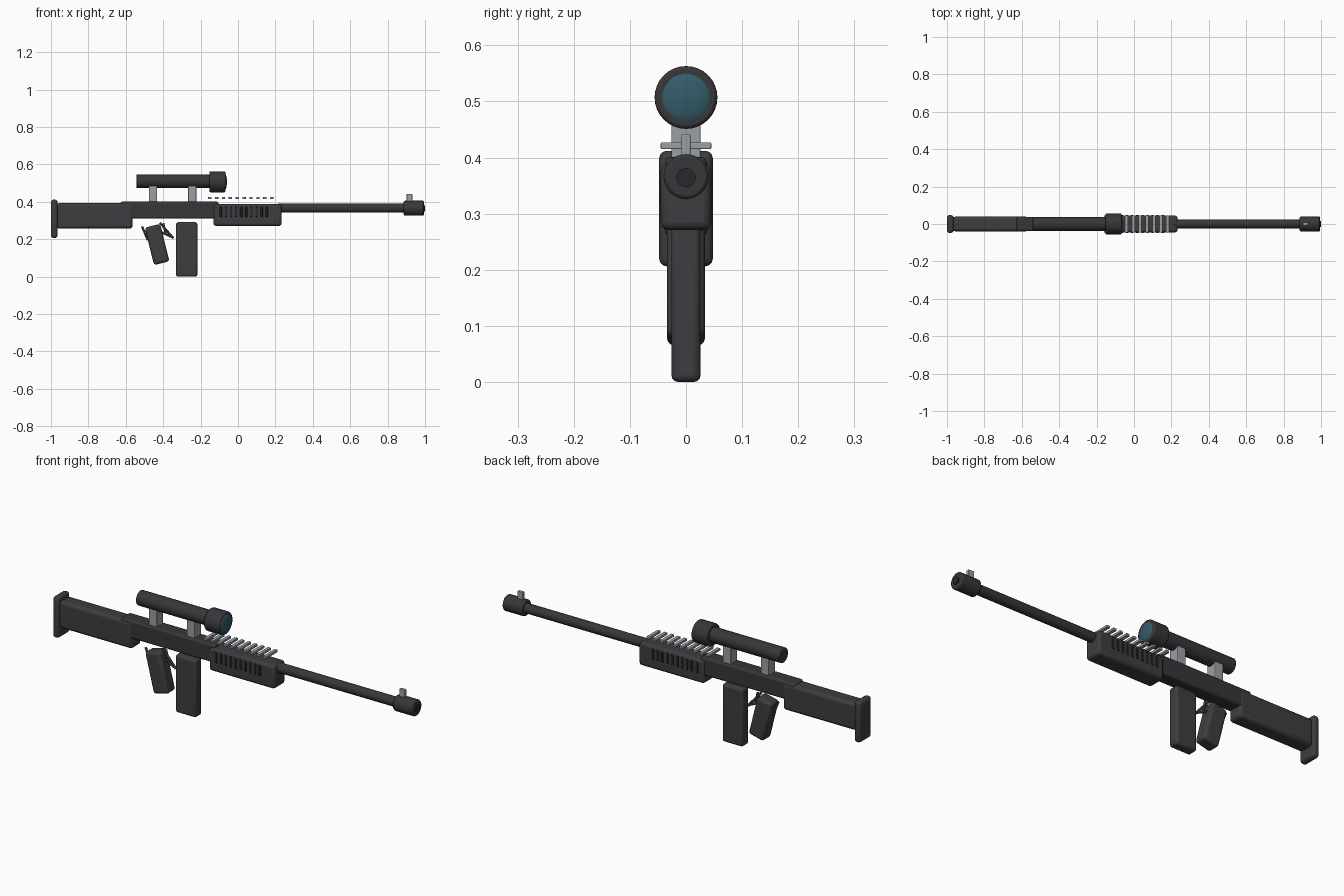
import bpy
import math
from mathutils import Vector

cube = bpy.data.objects.get("Cube")
if cube:
    bpy.data.objects.remove(cube, do_unlink=True)


def material(name, rgb, rough=0.6):
    m = bpy.data.materials.new(name)
    m.use_nodes = True
    m.diffuse_color = (*rgb, 1)
    node = m.node_tree.nodes["Principled BSDF"]
    node.inputs["Base Color"].default_value = (*rgb, 1)
    node.inputs["Roughness"].default_value = rough
    return m


POLYMER = material("dark polymer", (0.047, 0.045, 0.050))
METAL = material("dark metal", (0.038, 0.037, 0.041))
BLACK = material("vent black", (0.022, 0.022, 0.025))
STEEL = material("light steel", (0.32, 0.35, 0.37))
GLASS = material("teal lens", (0.035, 0.105, 0.14), 0.2)


def finish(name, mat, bevel=0.0, segments=3):
    ob = bpy.context.object
    ob.name = name
    ob.data.materials.append(mat)
    if bevel:
        mod = ob.modifiers.new("rounded edges", "BEVEL")
        mod.width = bevel
        mod.segments = segments
        mod.limit_method = "ANGLE"
    bpy.ops.object.shade_smooth_by_angle(angle=math.radians(35))
    return ob


def box(name, x0, x1, z0, z1, half_y, mat, bevel=0.012, y=0.0, tilt=0.0):
    """Rounded box from side-on extents, tilted about the y axis."""
    bpy.ops.mesh.primitive_cube_add(
        size=1, location=((x0 + x1) / 2, y, (z0 + z1) / 2))
    ob = bpy.context.object
    ob.scale = (x1 - x0, 2 * half_y, z1 - z0)
    bpy.ops.object.transform_apply(location=False, rotation=False, scale=True)
    ob.rotation_euler.y = tilt
    return finish(name, mat, bevel)


def tube(name, x0, x1, z, radius, mat, bevel=0.004):
    """Cylinder lying along x."""
    bpy.ops.mesh.primitive_cylinder_add(
        vertices=32, radius=radius, depth=x1 - x0,
        location=((x0 + x1) / 2, 0, z), rotation=(0, math.pi / 2, 0))
    return finish(name, mat, bevel, 2)


def rod(name, start, end, radius, mat):
    """Thin round bar between two points in the xz plane."""
    a, b = Vector((start[0], 0, start[1])), Vector((end[0], 0, end[1]))
    bpy.ops.mesh.primitive_cylinder_add(
        vertices=12, radius=radius, depth=(b - a).length, location=(a + b) / 2)
    bpy.context.object.rotation_euler = (b - a).to_track_quat("Z", "Y").to_euler()
    return finish(name, mat)


# Main body
box("butt_plate", -1.0, -0.965, 0.206, 0.412, 0.048, POLYMER, 0.014)
box("stock", -0.972, -0.563, 0.257, 0.393, 0.039, POLYMER, 0.016)
box("receiver", -0.628, -0.104, 0.310, 0.401, 0.037, METAL, 0.010)
box("handguard", -0.131, 0.233, 0.271, 0.388, 0.045, POLYMER, 0.014)
box("magazine", -0.332, -0.217, 0.0, 0.291, 0.026, POLYMER, 0.012)
box("grip", -0.475, -0.390, 0.069, 0.275, 0.034, POLYMER, 0.014,
    tilt=math.radians(-14))

# Trigger and its guard
rod("guard_front_bar", (-0.418, 0.288), (-0.345, 0.205), 0.006, METAL)
rod("guard_lower_bar", (-0.410, 0.238), (-0.345, 0.208), 0.006, METAL)
rod("guard_rear_bar", (-0.513, 0.268), (-0.482, 0.195), 0.006, METAL)
rod("trigger", (-0.400, 0.285), (-0.385, 0.225), 0.006, METAL)

# Barrel, muzzle and front sight
tube("barrel", 0.21, 0.90, 0.366, 0.024, METAL)
tube("muzzle", 0.886, 0.994, 0.366, 0.040, METAL, 0.006)
tube("muzzle_bore", 0.96, 1.0, 0.364, 0.017, BLACK, 0.0)
box("front_sight", 0.901, 0.932, 0.395, 0.442, 0.008, STEEL, 0.003)

# Rail slats and side vents, repeated along the handguard
for i in range(10):
    x = -0.151 + i * 0.0368
    box(f"rail_slat_{i + 1}", x - 0.009, x + 0.009, 0.415, 0.427,
        0.045, STEEL, 0.002)
    x = -0.092 + i * 0.0273
    for side, label in ((1, "back"), (-1, "front")):
        box(f"vent_{label}_{i + 1}", x - 0.006, x + 0.006, 0.320, 0.374,
            0.004, BLACK, 0.003, y=side * 0.0445)

# Scope on two mounts
for label, x in (("rear", -0.455), ("front", -0.245)):
    box(f"{label}_scope_mount", x - 0.022, x + 0.022, 0.395, 0.490,
        0.026, STEEL, 0.003)
tube("scope_tube", -0.543, -0.14, 0.510, 0.037, METAL)
tube("scope_bell", -0.153, -0.067, 0.507, 0.056, METAL, 0.006)
bpy.ops.mesh.primitive_uv_sphere_add(
    segments=32, ring_count=16, radius=0.046, location=(-0.072, 0, 0.507))
bpy.context.object.scale.x = 0.28
finish("scope_lens", GLASS)
